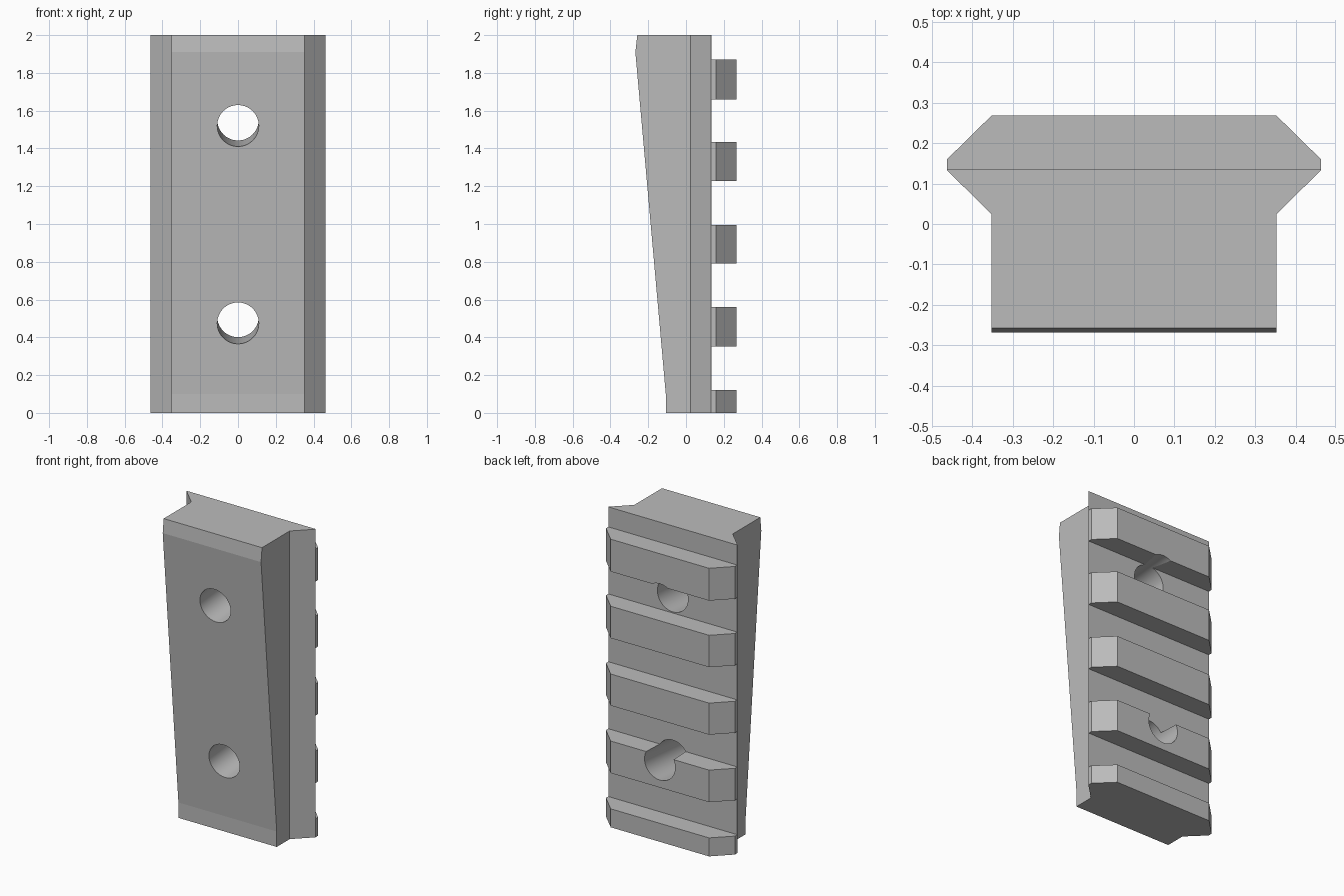
import bpy, bmesh, math
from mathutils import Vector

old = bpy.data.objects.get("Cube")
if old:
    bpy.data.objects.remove(old, do_unlink=True)

grey = bpy.data.materials.new("plain_grey")
grey.use_nodes = True
colour = (0.5, 0.5, 0.5, 1)
grey.diffuse_color = colour
grey.node_tree.nodes["Principled BSDF"].inputs["Base Color"].default_value = colour


def prism(name, points, sweep):
    """Closed solid made by sweeping a flat outline along a vector."""
    bm = bmesh.new()
    face = bm.faces.new([bm.verts.new(p) for p in points])
    out = bmesh.ops.extrude_face_region(bm, geom=[face])
    moved = [v for v in out["geom"] if isinstance(v, bmesh.types.BMVert)]
    bmesh.ops.translate(bm, verts=moved, vec=sweep)
    bmesh.ops.recalc_face_normals(bm, faces=bm.faces)
    mesh = bpy.data.meshes.new(name)
    bm.to_mesh(mesh)
    bm.free()
    mesh.materials.append(grey)
    obj = bpy.data.objects.new(name, mesh)
    bpy.context.collection.objects.link(obj)
    return obj


def combine(target, tool, operation):
    mod = target.modifiers.new(operation, 'BOOLEAN')
    mod.object, mod.operation, mod.solver = tool, operation, 'EXACT'
    bpy.context.view_layer.objects.active = target
    bpy.ops.object.modifier_apply(modifier=mod.name)
    bpy.data.objects.remove(tool, do_unlink=True)


# Side outline: tapered front, comb of ribs at the back
groove, reach = 0.136, 0.4
side = [(-0.107, 0), (-0.107, 0.1), (-0.268, 1.91), (-0.258, 2), (groove, 2)]
for low, high in [(1.66, 1.87), (1.228, 1.435), (0.79, 0.995), (0.352, 0.56)]:
    side += [(groove, high), (reach, high), (reach, low), (groove, low)]
side += [(groove, 0.12), (reach, 0.12), (reach, 0)]
rail = prism("ribbed_wedge_rail", [(-0.6, y, z) for y, z in side], (1.2, 0, 0))

# Plan outline: straight block flaring into bevelled rail edges
half = [(0.353, -0.5), (0.353, 0.025), (0.463, 0.133), (0.463, 0.16), (0.353, 0.268)]
plan = half + [(-x, y) for x, y in reversed(half)]
combine(rail, prism("plan_section", [(x, y, -0.1) for x, y in plan], (0, 0, 2.2)),
        'INTERSECT')

# Bolt holes, square to the tapered front face
taper = (0.268 - 0.107) / 1.81
axis = Vector((0, 1, taper)).normalized()
across = Vector((0, -taper, 1)).normalized()
steps = 96
for z in (0.475, 1.52):
    centre = Vector((0, -0.107 - taper * (z - 0.1), z)) - axis * 0.2
    ring = []
    for i in range(steps):
        a = math.tau * i / steps
        ring.append(centre + Vector((0.11 * math.cos(a), 0, 0)) + across * 0.11 * math.sin(a))
    combine(rail, prism("bolt_hole", ring, axis), 'DIFFERENCE')

# Smooth hole walls, crisp edges elsewhere
bpy.ops.object.select_all(action='DESELECT')
rail.select_set(True)
bpy.context.view_layer.objects.active = rail
bpy.ops.object.shade_smooth_by_angle(angle=math.radians(4.5))
